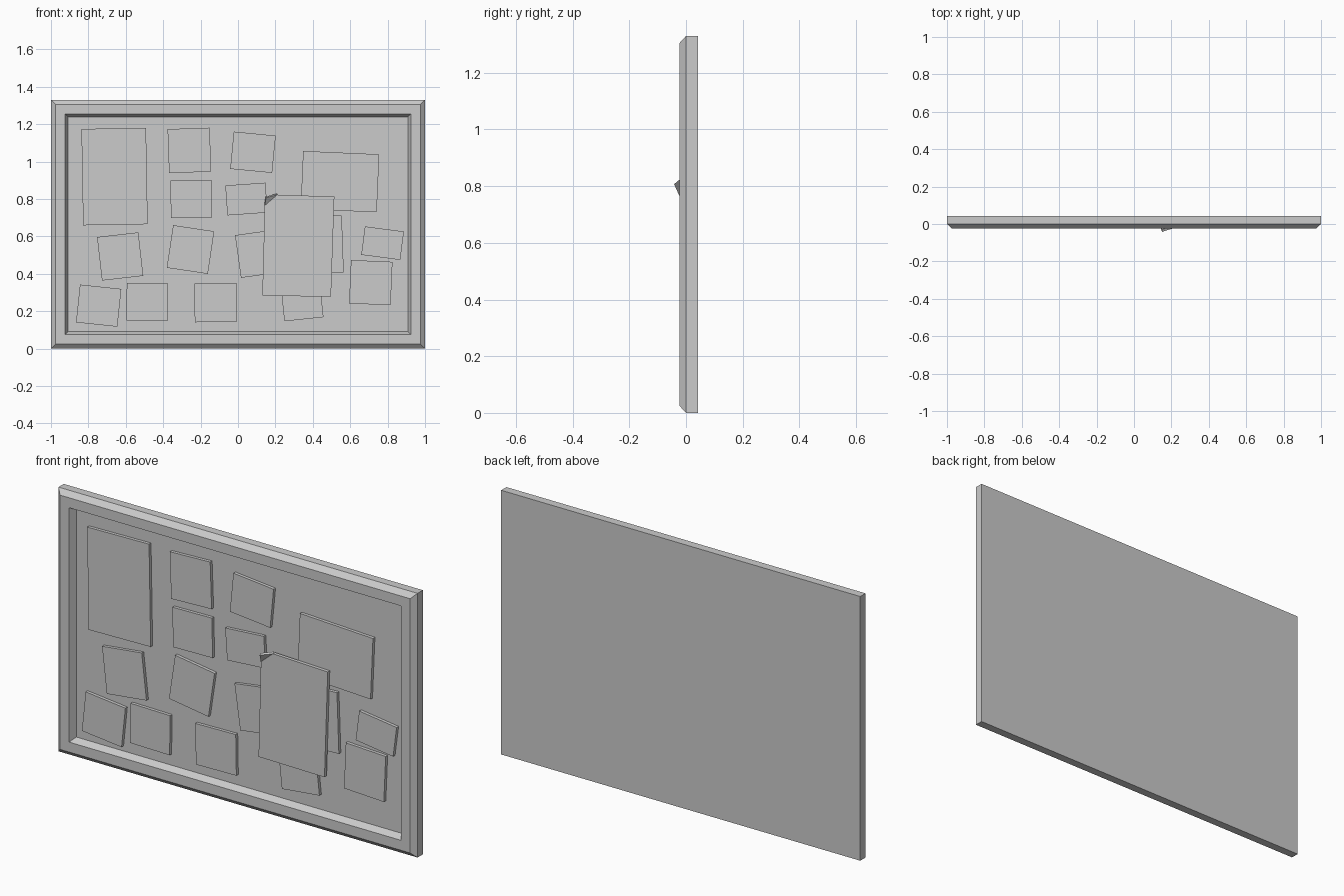
import bpy, bmesh, math
from mathutils import Matrix, Vector

default = bpy.data.objects.get("Cube")
if default:
    bpy.data.objects.remove(default, do_unlink=True)

WIDTH, HEIGHT = 2.0, 1.33
BACK, RIM, FRONT = 0.042, 0.0, -0.023      # depths of the frame
BOARD, NOTE_FRONT = 0.011, -0.005          # depths of board and notes

grey = bpy.data.materials.new("plain grey")
grey.use_nodes = True
grey.diffuse_color = (0.6, 0.6, 0.6, 1)
grey.node_tree.nodes["Principled BSDF"].inputs["Base Color"].default_value = grey.diffuse_color


def finish(name, bm):
    bmesh.ops.recalc_face_normals(bm, faces=bm.faces)
    mesh = bpy.data.meshes.new(name)
    bm.to_mesh(mesh)
    bm.free()
    mesh.materials.append(grey)
    obj = bpy.data.objects.new(name, mesh)
    bpy.context.collection.objects.link(obj)
    return obj


def loft(name, rings):
    """Join closed rings of points and cap both ends."""
    bm = bmesh.new()
    loops = [[bm.verts.new(p) for p in ring] for ring in rings]
    for a, b in zip(loops, loops[1:]):
        n = len(a)
        for i in range(n):
            j = (i + 1) % n
            bm.faces.new((a[i], a[j], b[j], b[i]))
    bm.faces.new(loops[0])
    bm.faces.new(loops[-1])
    return finish(name, bm)


def slab(name, outline, front, back):
    return loft(name, [[(x, y, z) for x, z in outline] for y in (front, back)])


def frame_ring(inset, y):
    x, low, high = WIDTH / 2 - inset, inset, HEIGHT - inset
    return [(-x, y, low), (x, y, low), (x, y, high), (-x, y, high)]


# Bevelled frame with the recessed board
loft("framed_board", [frame_ring(inset, y) for inset, y in (
    (0, BACK), (0, RIM), (0.025, FRONT), (0.075, FRONT), (0.092, BOARD))])


# Pinned notes: centre x, centre z, width, height, tilt in degrees
notes = [
    ("tall_sheet", -.66, .92, .345, .515, 1),
    ("wide_sheet", .545, .893, .407, .31, -2.5),
    ("long_note", .45, .556, .22, .305, 2),
    ("note", -.26, 1.06, .225, .235, 2),
    ("note", .08, 1.05, .225, .2, -5.5),
    ("note", -.25, .8, .22, .2, 1),
    ("note", .045, .8, .215, .16, 4),
    ("note", -.63, .493, .222, .234, 6.5),
    ("note", -.254, .53, .222, .23, -8.5),
    ("note", .11, .508, .222, .23, 8),
    ("note", .773, .564, .21, .153, -7.5),
    ("note", .71, .353, .222, .232, -2.5),
    ("note", -.745, .23, .222, .203, -6),
    ("note", -.486, .25, .22, .2, -1),
    ("note", -.12, .246, .225, .206, 1),
    ("note", .342, .257, .21, .2, 6),
]
for name, x, z, w, h, tilt in notes:
    turn = Matrix.Rotation(math.radians(tilt), 2)
    corners = [turn @ Vector((sx * w / 2, sz * h / 2)) + Vector((x, z))
               for sx, sz in ((-1, -1), (1, -1), (1, 1), (-1, 1))]
    slab(name, corners, NOTE_FRONT, BOARD + 0.002)

# Large page lying over the other notes, with its upper corner cut by the fold
fold_low, fold_high = (.143, .765), (.21, .823)
slab("large_page", [(.13, .283), (.497, .278), (.515, .813), fold_high, fold_low],
     FRONT + 0.001, NOTE_FRONT)

# Page corner curling towards the front
curl_front = [(fold_low[0], FRONT, fold_low[1]),
              (fold_high[0], FRONT, fold_high[1]),
              (.15, -.042, .807)]
shift = Vector((-.002, .012, .006))
loft("curled_corner", [curl_front, [Vector(p) + shift for p in curl_front]])
